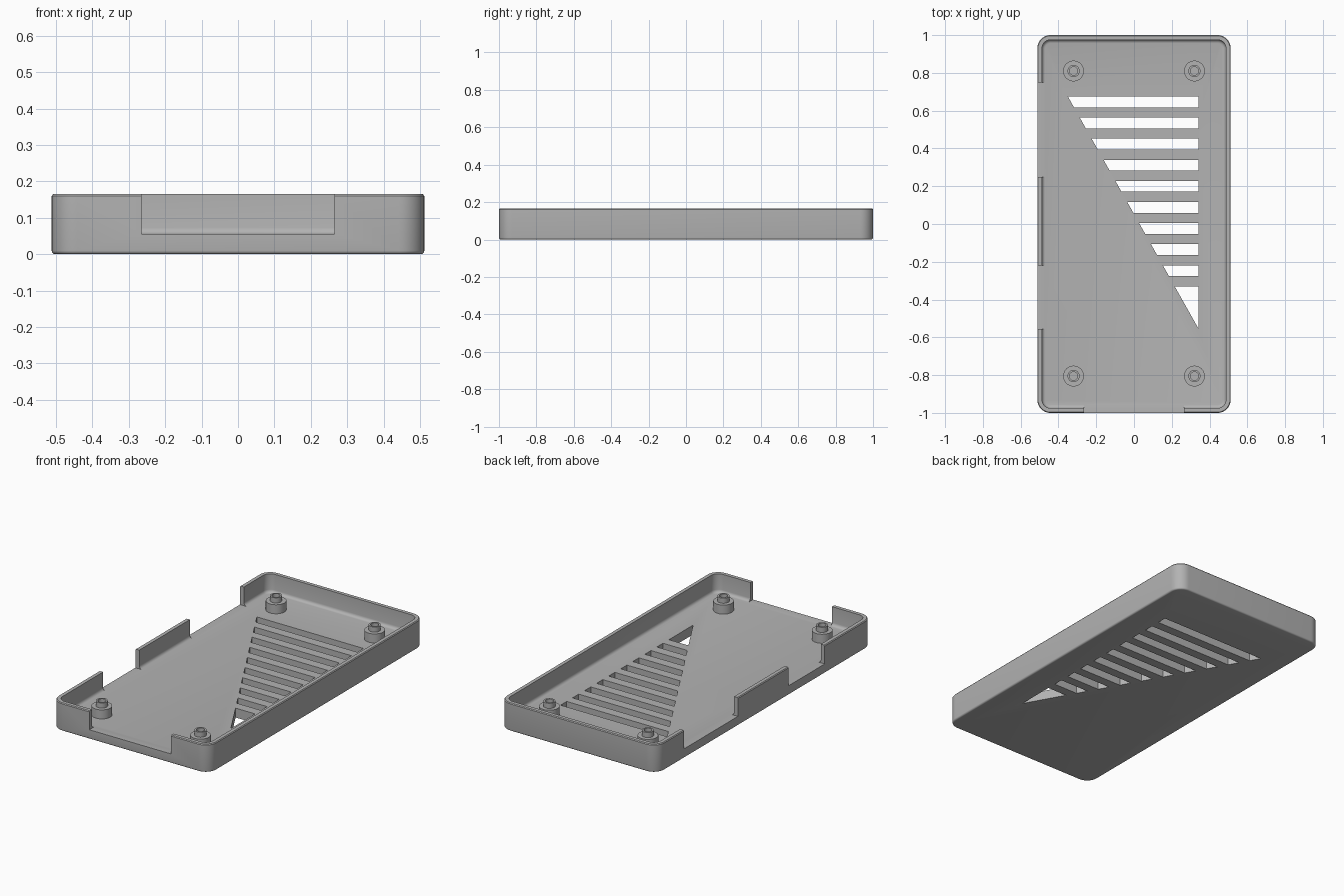
import bpy, bmesh, math

if "Cube" in bpy.data.objects:
    bpy.data.objects.remove(bpy.data.objects["Cube"], do_unlink=True)

grey = bpy.data.materials.new("mid_grey")
grey.use_nodes = True
colour = (0.45, 0.45, 0.45, 1)
grey.diffuse_color = colour
grey.node_tree.nodes["Principled BSDF"].inputs["Base Color"].default_value = colour

HX, HY, TOP, FLOOR, WALL = 0.512, 1.0, 0.165, 0.055, 0.025


def make_object(name, bm):
    bmesh.ops.recalc_face_normals(bm, faces=bm.faces)
    mesh = bpy.data.meshes.new(name)
    bm.to_mesh(mesh)
    bm.free()
    obj = bpy.data.objects.new(name, mesh)
    bpy.context.collection.objects.link(obj)
    mesh.materials.append(grey)
    return obj


def shade(obj):
    bpy.ops.object.select_all(action='DESELECT')
    obj.select_set(True)
    bpy.context.view_layer.objects.active = obj
    bpy.ops.object.shade_smooth_by_angle(angle=math.radians(35))


def rounded_rect(inset, z, radius, steps=10):
    """Outline of the tray, moved inwards by inset."""
    points = []
    for quarter, (sx, sy) in enumerate([(1, 1), (-1, 1), (-1, -1), (1, -1)]):
        for i in range(steps + 1):
            a = math.pi / 2 * (quarter + i / steps)
            points.append((sx * (HX - inset - radius) + radius * math.cos(a),
                           sy * (HY - inset - radius) + radius * math.sin(a), z))
    return points


def skin(bm, outlines):
    """Bridge a stack of outlines and cap both ends."""
    loops = [[bm.verts.new(p) for p in outline] for outline in outlines]
    for a, b in zip(loops, loops[1:]):
        for i in range(len(a)):
            j = (i + 1) % len(a)
            bm.faces.new((a[i], a[j], b[j], b[i]))
    bm.faces.new(loops[0])
    bm.faces.new(loops[-1])


def prism(bm, outline, z0, z1):
    skin(bm, [[(x, y, z) for x, y in outline] for z in (z0, z1)])


def box(bm, x0, x1, y0, y1, z0, z1):
    prism(bm, [(x0, y0), (x1, y0), (x1, y1), (x0, y1)], z0, z1)


# Tray: rounded underside, outer wall, rim, inner wall and floor fillet
R = 0.07
EDGE, FILLET = 0.01, 0.018
outlines = []
for i in range(5):
    a = math.pi / 2 * i / 4
    d = EDGE * (1 - math.sin(a))
    outlines.append(rounded_rect(d, EDGE * (1 - math.cos(a)), R - d))
outlines += [rounded_rect(0, TOP - 0.005, R),
             rounded_rect(0.004, TOP, R - 0.004),
             rounded_rect(WALL, TOP, R - WALL)]
for i in range(5):
    a = math.pi / 2 * i / 4
    d = WALL + FILLET * (1 - math.cos(a))
    outlines.append(rounded_rect(d, FLOOR + FILLET * (1 - math.sin(a)), R - d))
bm = bmesh.new()
skin(bm, outlines)
tray = make_object("tray", bm)

# Port openings in the front wall and the right wall
bm = bmesh.new()
cut_z = FLOOR + 0.0003
box(bm, -0.265, 0.265, -1.1, -0.9, cut_z, 0.3)
for y0, y1 in [(0.25, 0.75), (-0.555, -0.22)]:
    box(bm, -0.6, -0.42, y0, y1, cut_z, 0.3)

# Vent slots, trimmed to a triangle
SLOT_TOP, SLOT_TIP, SLOT_X, PITCH, COUNT = 0.675, -0.555, 0.342, 0.1117, 10


def slant(y):
    return SLOT_X - 0.692 * (y - SLOT_TIP) / (SLOT_TOP - SLOT_TIP)


for i in range(COUNT):
    y1 = SLOT_TOP - i * PITCH
    if i < COUNT - 1:
        y0 = y1 - 0.057
        outline = [(slant(y0), y0), (SLOT_X, y0), (SLOT_X, y1), (slant(y1), y1)]
    else:
        outline = [(SLOT_X, SLOT_TIP), (SLOT_X, y1), (slant(y1), y1)]
    prism(bm, outline, -0.1, 0.12)
cutter = make_object("opening_cutter", bm)
cutter.hide_render = True

mod = tray.modifiers.new("openings", 'BOOLEAN')
mod.operation = 'DIFFERENCE'
mod.solver = 'EXACT'
mod.object = cutter
bpy.context.view_layer.objects.active = tray
bpy.ops.object.modifier_apply(modifier=mod.name)
bpy.data.objects.remove(cutter, do_unlink=True)
shade(tray)

# Stepped standoffs with a blind hole: (radius, height) profile
profile = [(0.055, FLOOR - 0.01), (0.055, 0.108), (0.032, 0.108),
           (0.032, 0.138), (0.022, 0.138), (0.022, 0.075)]
SIDES = 32
for side, x in (("left", 0.32), ("right", -0.32)):
    for end, y in (("front", -0.805), ("back", 0.81)):
        bm = bmesh.new()
        skin(bm, [[(x + r * math.cos(math.tau * k / SIDES),
                    y + r * math.sin(math.tau * k / SIDES), z)
                   for k in range(SIDES)] for r, z in profile])
        shade(make_object(f"standoff_{end}_{side}", bm))
